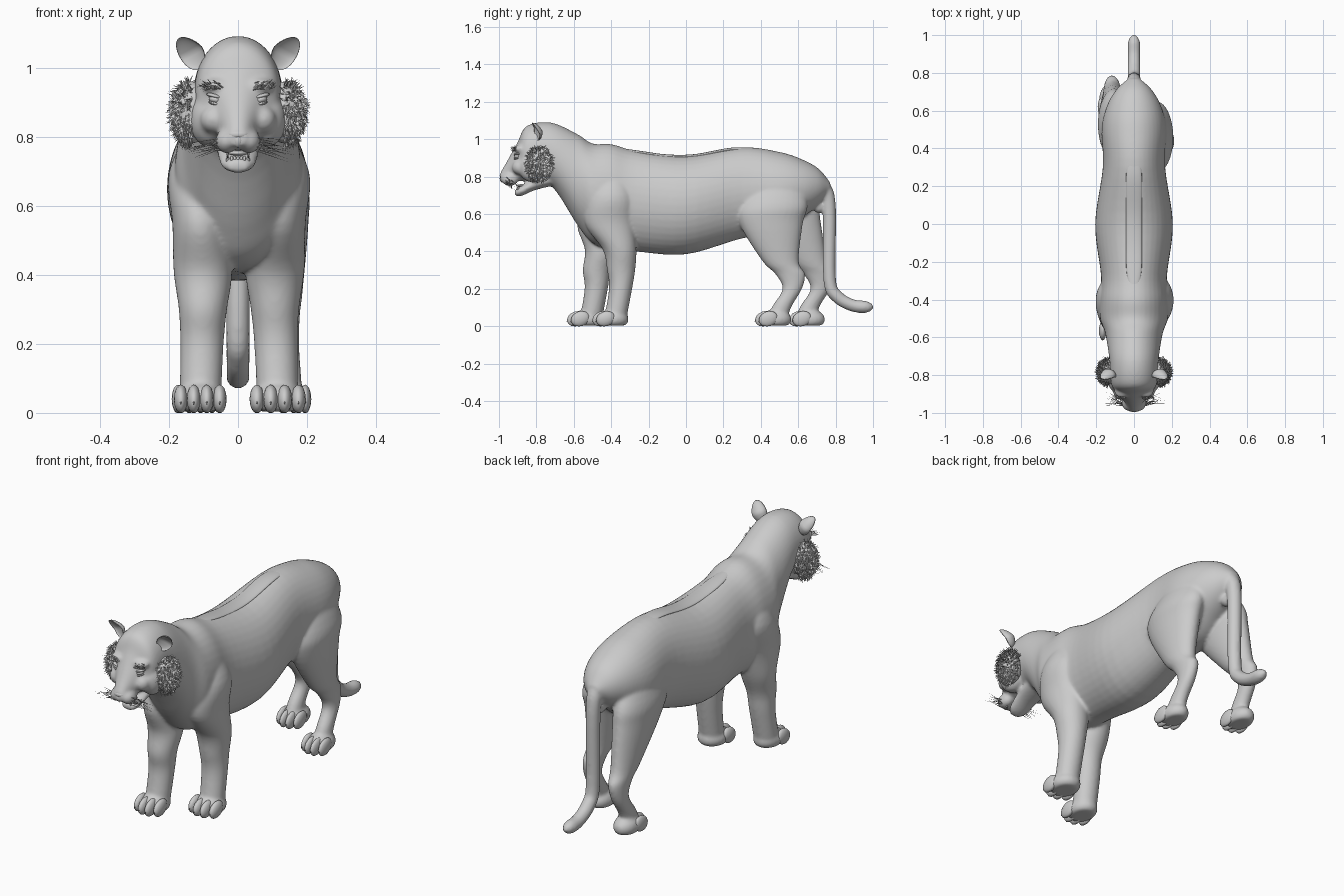
import bpy, bmesh, math, random
from mathutils import Vector, Matrix

random.seed(4)
if "Cube" in bpy.data.objects:
    bpy.data.objects.remove(bpy.data.objects["Cube"], do_unlink=True)

GREY = (0.6, 0.6, 0.6, 1)
fur = bpy.data.materials.new("grey_fur")
fur.use_nodes = True
fur.diffuse_color = GREY
fur.node_tree.nodes["Principled BSDF"].inputs["Base Color"].default_value = GREY


def finish(bm, name, smooth=True):
    bmesh.ops.recalc_face_normals(bm, faces=bm.faces)
    for f in bm.faces:
        f.smooth = smooth
    me = bpy.data.meshes.new(name)
    bm.to_mesh(me)
    bm.free()
    me.materials.append(fur)
    ob = bpy.data.objects.new(name, me)
    bpy.context.collection.objects.link(ob)
    return ob


def spline(pts, steps=5):
    """Smooth interpolation through tuples of any length."""
    out = []
    for i in range(len(pts) - 1):
        quad = [pts[max(i - 1, 0)], pts[i], pts[i + 1], pts[min(i + 2, len(pts) - 1)]]
        for s in range(steps):
            t = s / steps
            out.append([0.5 * (2 * b + (c - a) * t + (2 * a - 5 * b + 4 * c - d) * t * t
                               + (3 * b - a - 3 * c + d) * t ** 3) for a, b, c, d in zip(*quad)])
    return out + [list(pts[-1])]


def loft(bm, stations, axis, n=32):
    """Elliptical rings (x, y, z, half width, half depth) skinned into a closed tube."""
    st = spline(stations)
    rings = []
    for i, (x, y, z, a, b) in enumerate(st):
        if axis == "path":
            p, q = st[max(i - 1, 0)], st[min(i + 1, len(st) - 1)]
            v = Vector((0, p[2] - q[2], q[1] - p[1])).normalized()
        else:
            v = Vector((0, 0, 1)) if axis == "y" else Vector((0, 1, 0))
        c = Vector((x, y, z))
        rings.append([bm.verts.new(c + Vector((a * math.cos(k * math.tau / n), 0, 0))
                                   + v * b * math.sin(k * math.tau / n)) for k in range(n)])
    for r, s in zip(rings, rings[1:]):
        for k in range(n):
            bm.faces.new((r[k], r[(k + 1) % n], s[(k + 1) % n], s[k]))
    bm.faces.new(rings[0])
    bm.faces.new(rings[-1])


def ball(bm, c, r, rot=Matrix(), seg=24):
    m = Matrix.Translation(c) @ rot.to_4x4() @ Matrix.Diagonal((*r, 1))
    return bmesh.ops.create_uvsphere(bm, u_segments=seg, v_segments=seg // 2, radius=1, matrix=m)["verts"]


def spike(bm, base, direction, length, r, seg=3):
    d = Vector(direction).normalized()
    m = (Matrix.Translation(Vector(base) + d * length / 2)
         @ d.to_track_quat("Z", "Y").to_matrix().to_4x4())
    bmesh.ops.create_cone(bm, segments=seg, radius1=r, radius2=0, depth=length, cap_ends=True, matrix=m)


# Torso, neck and skull as one profile: y, top z, bottom z, half width
skin = bmesh.new()
profile = [(.77, .77, .72, .03), (.71, .842, .65, .095), (.62, .893, .58, .145), (.5, .932, .5, .172),
           (.3, .957, .47, .165), (0, .912, .385, .206), (-.27, .939, .4, .175), (-.4, .974, .413, .182),
           (-.5, .977, .445, .18), (-.58, 1.027, .54, .152), (-.72, 1.089, .75, .13),
           (-.85, 1.072, .775, .12), (-.9, .985, .775, .08), (-.95, .895, .765, .045),
           (-.993, .82, .77, .025)]
loft(skin, [(0, y, (t + b) / 2, w, (t - b) / 2) for y, t, b, w in profile], "y", 40)

# Lower jaw: y, z, half width, half height
jaw = [(-.72, .785, .075, .035), (-.81, .761, .062, .034), (-.88, .725, .052, .028), (-.915, .713, .03, .016)]
loft(skin, [(0, *p) for p in jaw], "y")

# Tail: y, z, radius
tail = [(.67, .79, .05), (.735, .74, .042), (.766, .63, .036), (.768, .25, .034), (.81, .158, .034),
        (.89, .112, .033), (.965, .104, .032), (1, .11, .012)]
loft(skin, [(0, y, z, r, r) for y, z, r in tail], "path", 20)

# Face: whisker pads, cheeks, brow ridges
for s in (1, -1):
    ball(skin, (s * .032, -.942, .787), (.034, .047, .036))
    ball(skin, (s * .085, -.825, .85), (.055, .07, .08))
    ball(skin, (s * .07, -.89, .85), (.04, .04, .04))
    ball(skin, (s * .062, -.885, .948), (.044, .036, .022))
ball(skin, (0, .71, .64), (.03, .035, .035))


def leg(name, stations, side, spread, hinge, stride, paw_y, paw_width):
    """Leg from the top down, swung along y below the hinge height, ending in a toed paw."""
    swung = [(side * spread * x, y + stride * min(max((hinge - z) / .34, 0), 1), z, a, b)
             for x, y, z, a, b in stations]
    loft(skin, swung, "z")
    x, y, w = swung[-1][0], paw_y + stride, paw_width
    for v in ball(skin, (x, y + .11, .037), (w * .92, .084, .054)):
        v.co.z = max(v.co.z, .004)
    toes = bmesh.new()
    for k in (-1.5, -.5, .5, 1.5):
        tx, ty = x + k * w * .5, y + .05 + (.02 if abs(k) > 1 else 0)
        for v in ball(toes, (tx, ty, .04), (w * .27, .052, .04), Matrix.Rotation(.35, 4, "X"), 16):
            v.co.z = max(v.co.z, 0)
        spike(toes, (tx, ty - .03, .055), (0, -.6, -.8), .04, .009, 8)
    finish(toes, name + "_toes")


# Legs: x, y, z, half width, half depth; the right pair strides outward
front = [(.09, -.39, .86, .035, .05), (.123, -.4, .7, .083, .12), (.116, -.41, .55, .08, .13),
         (.107, -.355, .41, .085, .09), (.107, -.347, .3, .07, .075), (.11, -.35, .2, .063, .062),
         (.115, -.38, .03, .06, .06)]
hind = [(.07, .5, .84, .05, .09), (.115, .47, .66, .085, .18), (.122, .455, .55, .082, .17),
        (.13, .505, .35, .057, .098), (.135, .557, .28, .044, .08), (.14, .568, .2, .037, .052),
        (.145, .515, .11, .038, .052), (.145, .48, .03, .042, .055)]
leg("front_left", front, 1, 1, .66, 0, -.5, .08)
leg("front_right", front, -1, .95, .66, -.13, -.505, .075)
leg("hind_left", hind, 1, 1, .77, 0, .37, .066)
leg("hind_right", hind, -1, .86, .77, .15, .4, .066)

# Fuse the masses into one soft skin
body = finish(skin, "body")
remesh = body.modifiers.new("fuse", "REMESH")
remesh.mode = "VOXEL"
remesh.voxel_size = 0.008
remesh.use_smooth_shade = True
soften = body.modifiers.new("soften", "SMOOTH")
soften.factor = 0.5
soften.iterations = 9

# Raised strip along the spine: y, z, half width
spine = bmesh.new()
ridge = [(-.36, .944, .02), (-.25, .928, .04), (-.1, .908, .042), (.05, .91, .042),
         (.25, .945, .042), (.4, .936, .03)]
loft(spine, [(0, y, z, w, .011) for y, z, w in ridge], "y", 20)
finish(spine, "spine_ridge")

# Nose
nose = bmesh.new()
ball(nose, (0, -.974, .806), (.034, .022, .017))
ball(nose, (0, -.98, .79), (.016, .016, .022))
finish(nose, "nose")

for side, s in (("left", 1), ("right", -1)):
    # Eyeball with upper and lower lids
    eye = bmesh.new()
    slant = Matrix.Rotation(-s * .25, 4, "Y")
    ball(eye, (s * .065, -.9, .907), (.02, .02, .012), slant)
    ball(eye, (s * .066, -.898, .917), (.026, .023, .007), slant)
    ball(eye, (s * .064, -.9, .895), (.022, .02, .006), slant)
    finish(eye, side + "_eye")

    # Cupped ear, leaning outward
    ear = bmesh.new()
    for v in ball(ear, (0, 0, 0), (.038, .03, .054), seg=32):
        if v.co.y < 0:
            v.co.y *= -.45
        v.co.x *= 1 - 3 * max(v.co.z, 0)
        v.co.y -= .45 * max(v.co.z, 0)
    bmesh.ops.transform(ear, verts=ear.verts, matrix=Matrix.Translation((s * .136, -.798, 1.043))
                        @ Matrix.Rotation(s * .5, 4, "Y") @ Matrix.Rotation(s * .4, 4, "Z"))
    finish(ear, side + "_ear")

    # Cheek ruff of short tufts over a soft core
    ruff = bmesh.new()
    centre, radii = Vector((s * .135, -.785, .87)), Vector((.054, .066, .09))
    ball(ruff, centre, radii)
    for _ in range(700):
        d = Vector([random.gauss(0, 1) for _ in range(3)]).normalized()
        d.x = s * abs(d.x)
        jitter = Vector([random.uniform(-.5, .5) for _ in range(3)])
        spike(ruff, centre + d * radii * .97, d * .6 + jitter + Vector((0, .2, -.5)),
              random.uniform(.015, .03), .004)
    finish(ruff, side + "_cheek_ruff", False)

    # Brow tufts
    brow = bmesh.new()
    for _ in range(45):
        spike(brow, (s * random.uniform(.04, .1), random.uniform(-.925, -.905), random.uniform(.935, .955)),
              (s * random.uniform(.3, 1), -.5, random.uniform(-.2, .6)), .024, .002)
    finish(brow, side + "_brow_tuft", False)

    # Whiskers
    whiskers = bmesh.new()
    for k in range(16):
        root = Vector((s * .05, -.965 + .006 * (k % 5), .797 - .0025 * k))
        sweep = Vector((s, random.uniform(-.1, .6), random.uniform(-.5, 0)))
        spike(whiskers, root, sweep, random.uniform(.07, .125), .002)
    finish(whiskers, side + "_whiskers")

# Tongue and teeth
mouth = bmesh.new()
ball(mouth, (0, -.86, .752), (.03, .05, .009))
for s in (1, -1):
    spike(mouth, (s * .03, -.895, .722), (0, -.1, 1), .034, .007, 8)
    spike(mouth, (s * .03, -.935, .768), (0, .1, -1), .036, .007, 8)
for k in range(-2, 3):
    ball(mouth, (k * .009, -.902, .735), (.005, .005, .009), seg=8)
finish(mouth, "tongue_and_teeth")
